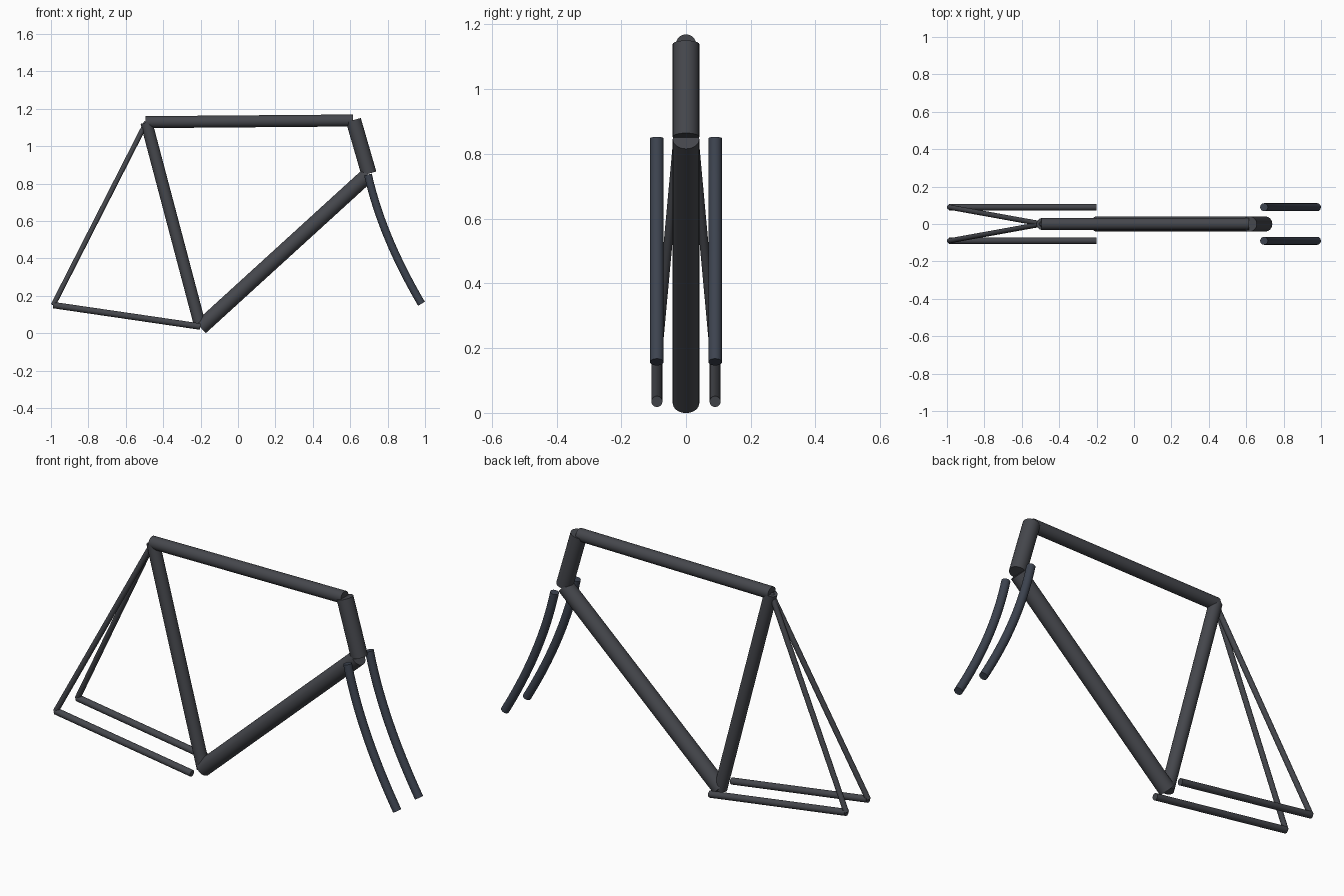
import bpy, bmesh, math
from mathutils import Vector

if "Cube" in bpy.data.objects:
    bpy.data.objects.remove(bpy.data.objects["Cube"])


def material(name, rgb):
    m = bpy.data.materials.new(name)
    m.diffuse_color = (*rgb, 1)
    m.use_nodes = True
    m.node_tree.nodes["Principled BSDF"].inputs["Base Color"].default_value = m.diffuse_color
    return m


FRAME = material("dark_grey", (0.06, 0.063, 0.073))
FORK = material("dark_blue_grey", (0.046, 0.056, 0.078))


def tube(name, path, radius, mat=FRAME, sides=32):
    """Sweep a capped round section along a list of points."""
    pts = [Vector(p) for p in path]
    bm = bmesh.new()
    rings = []
    for i, p in enumerate(pts):
        t = (pts[min(i + 1, len(pts) - 1)] - pts[max(i - 1, 0)]).normalized()
        u = t.cross(Vector((0, 1, 0))).normalized()
        v = t.cross(u)
        angles = [math.tau * k / sides for k in range(sides)]
        rings.append([bm.verts.new(p + radius * (u * math.cos(a) + v * math.sin(a))) for a in angles])
    for a, b in zip(rings, rings[1:]):
        for k in range(sides):
            n = (k + 1) % sides
            bm.faces.new((a[k], a[n], b[n], b[k])).smooth = True
    bm.faces.new(rings[0])
    bm.faces.new(rings[-1])
    bmesh.ops.recalc_face_normals(bm, faces=bm.faces)
    mesh = bpy.data.meshes.new(name)
    bm.to_mesh(mesh)
    bm.free()
    mesh.materials.append(mat)
    obj = bpy.data.objects.new(name, mesh)
    bpy.context.collection.objects.link(obj)
    return obj


# Main joints of the frame
bottom = (-0.2, 0, 0.03)
seat_top = (-0.49, 0, 1.127)
head_top = (0.617, 0, 1.139)
head_low = (0.70, 0, 0.853)

# Main triangle
tube("seat_tube", [bottom, seat_top], 0.032)
tube("top_tube", [(-0.495, 0, 1.128), (0.615, 0, 1.137)], 0.032)
tube("down_tube", [bottom, (0.695, 0, 0.846)], 0.041)
tube("head_tube", [head_top, head_low], 0.041)

# Fork blade curve: quadratic arc from crown to tip
p0, p1, p2 = Vector((0.695, 0, 0.848)), Vector((0.768, 0, 0.52)), Vector((0.981, 0, 0.157))
arc = [p0 * (1 - t) ** 2 + p1 * 2 * t * (1 - t) + p2 * t * t for t in (i / 20 for i in range(21))]

# Paired stays and fork blades
for side, y in (("left", 0.09), ("right", -0.09)):
    dropout = (-0.988, y, 0.15)
    tube(f"chain_stay_{side}", [dropout, (-0.202, y, 0.035)], 0.017)
    tube(f"seat_stay_{side}", [dropout, seat_top], 0.0135)
    tube(f"fork_blade_{side}", [p + Vector((0, y, 0)) for p in arc], 0.021, FORK)
